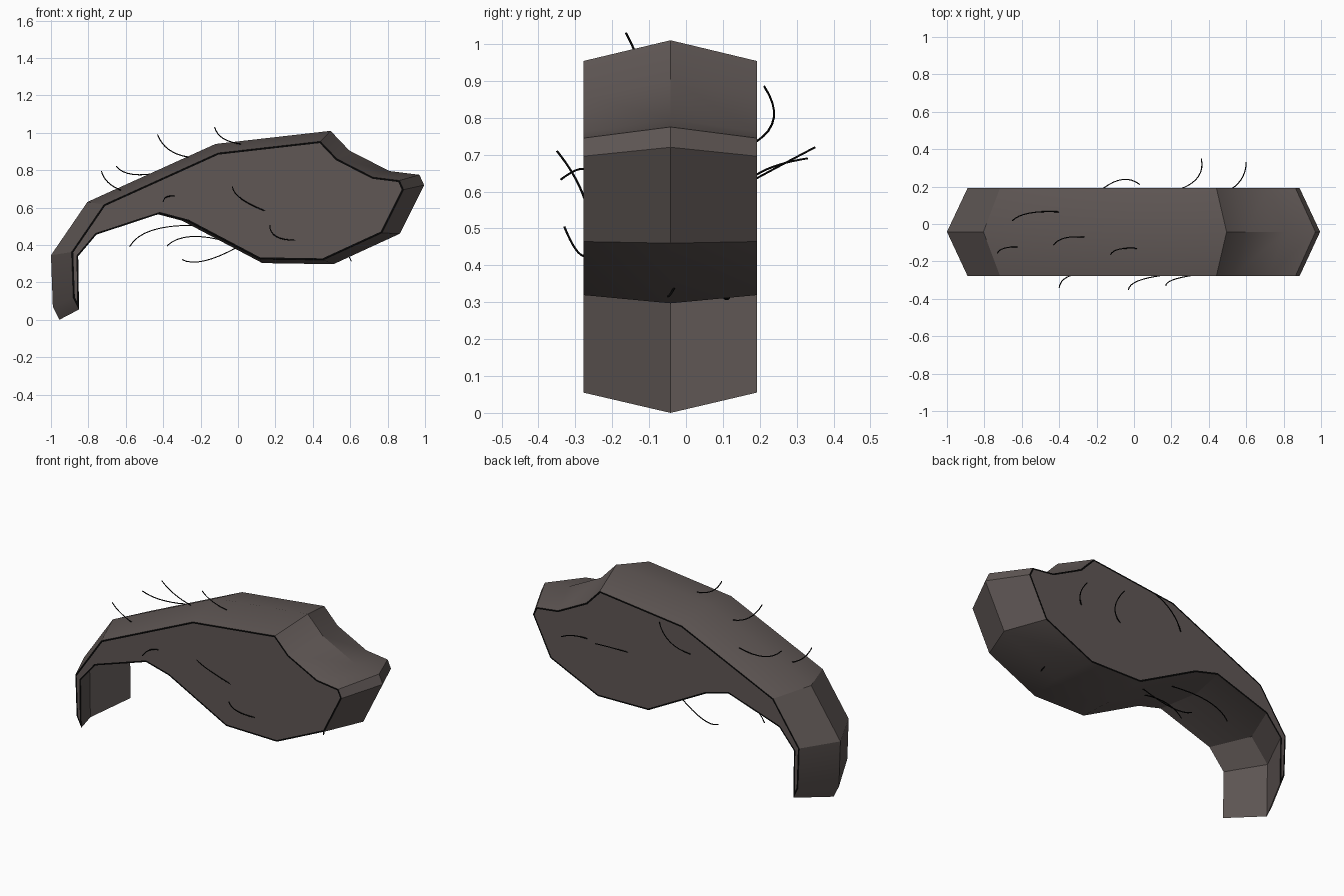
import bpy, bmesh
from mathutils import Vector
from math import radians

if "Cube" in bpy.data.objects:
    bpy.data.objects.remove(bpy.data.objects["Cube"])


def material(name, rgb):
    m = bpy.data.materials.new(name)
    m.diffuse_color = (*rgb, 1)
    m.use_nodes = True
    m.node_tree.nodes["Principled BSDF"].inputs["Base Color"].default_value = m.diffuse_color
    return m


brown = material("brown", (0.115, 0.095, 0.09))
black = material("black", (0.002, 0.002, 0.002))

# Outer profile (x, z) along the middle ridge
ridge = [(-0.99, 0.07), (-1, 0.345), (-0.805, 0.63), (-0.12, 0.94), (0.495, 1.01),
         (0.595, 0.905), (0.81, 0.795), (0.97, 0.775), (0.995, 0.72), (0.865, 0.46),
         (0.51, 0.297), (0.13, 0.303), (-0.3, 0.53), (-0.47, 0.575), (-0.85, 0.45),
         (-0.96, 0.32), (-0.955, 0.0)]
SHRINK, MID_Z = 0.89, 0.5
FRONT, MID, BACK = -0.278, -0.042, 0.192

# Body: middle ridge ring with a smaller copy on each side
bm = bmesh.new()


def ring(y, s):
    return [bm.verts.new((x * s, y, MID_Z + (z - MID_Z) * s)) for x, z in ridge]


front, middle, back = ring(FRONT, SHRINK), ring(MID, 1), ring(BACK, SHRINK)
n = len(ridge)
for a, b in ((front, middle), (middle, back)):
    for i in range(n):
        j = (i + 1) % n
        bm.faces.new((a[i], a[j], b[j], b[i]))
sides = [bm.faces.new(front), bm.faces.new(back)]
bmesh.ops.recalc_face_normals(bm, faces=bm.faces)
# Dark border round both side panels
border = bmesh.ops.inset_region(bm, faces=sides, thickness=0.009, use_even_offset=True)
for f in border["faces"]:
    f.material_index = 1
me = bpy.data.meshes.new("body")
bm.to_mesh(me)
bm.free()
me.materials.append(brown)
me.materials.append(black)
body = bpy.data.objects.new("body", me)
bpy.context.collection.objects.link(body)
bpy.context.view_layer.objects.active = body
body.select_set(True)
bpy.ops.object.shade_smooth_by_angle(angle=radians(30))
body.select_set(False)


# Hairs: thin bent strands through tip, bend and root
def hair(name, tip, bend, root):
    t, b, r = Vector(tip), Vector(bend), Vector(root)
    ctrl = 2 * b - (t + r) / 2
    cu = bpy.data.curves.new(name, "CURVE")
    cu.dimensions = "3D"
    cu.bevel_depth = 0.003
    cu.bevel_resolution = 1
    cu.use_fill_caps = True
    sp = cu.splines.new("POLY")
    sp.points.add(8)
    for i, p in enumerate(sp.points):
        u = i / 8
        p.co = (*((1 - u) ** 2 * t + 2 * u * (1 - u) * ctrl + u * u * r), 1)
    cu.materials.append(black)
    bpy.context.collection.objects.link(bpy.data.objects.new(name, cu))


top = [((-0.73, -0.155, 0.795), (-0.695, -0.13, 0.735), (-0.62, -0.122, 0.69)),
       ((-0.65, 0.018, 0.82), (-0.56, 0.058, 0.777), (-0.40, 0.065, 0.79)),
       ((-0.43, -0.112, 0.99), (-0.37, -0.075, 0.91), (-0.265, -0.07, 0.87)),
       ((-0.125, -0.163, 1.03), (-0.08, -0.135, 0.97), (0.015, -0.13, 0.94))]
under = [((-0.58, 0.08, 0.39), (-0.46, 0.06, 0.478), (-0.23, 0.02, 0.505)),
         ((-0.38, -0.06, 0.395), (-0.25, -0.05, 0.445), (-0.05, -0.04, 0.415)),
         ((-0.30, 0.12, 0.322), (-0.18, 0.10, 0.315), (0.0, 0.06, 0.39)),
         ((0.605, -0.05, 0.315), (0.6, -0.04, 0.325), (0.59, -0.03, 0.345))]
flank = [((-0.40, -0.34, 0.632), (-0.38, -0.30, 0.657), (-0.335, -0.275, 0.66)),
         ((-0.03, -0.35, 0.71), (0.02, -0.305, 0.645), (0.15, -0.275, 0.58)),
         ((0.17, -0.33, 0.505), (0.205, -0.30, 0.445), (0.31, -0.275, 0.425)),
         ((0.03, 0.212, 0.885), (-0.06, 0.238, 0.80), (-0.165, 0.19, 0.735)),
         ((0.36, 0.35, 0.72), (0.345, 0.255, 0.67), (0.255, 0.19, 0.635)),
         ((0.60, 0.33, 0.69), (0.58, 0.25, 0.672), (0.525, 0.19, 0.645))]
for label, group in (("top", top), ("under", under), ("flank", flank)):
    for k, pts in enumerate(group):
        hair(f"{label}_hair_{k + 1}", *pts)
